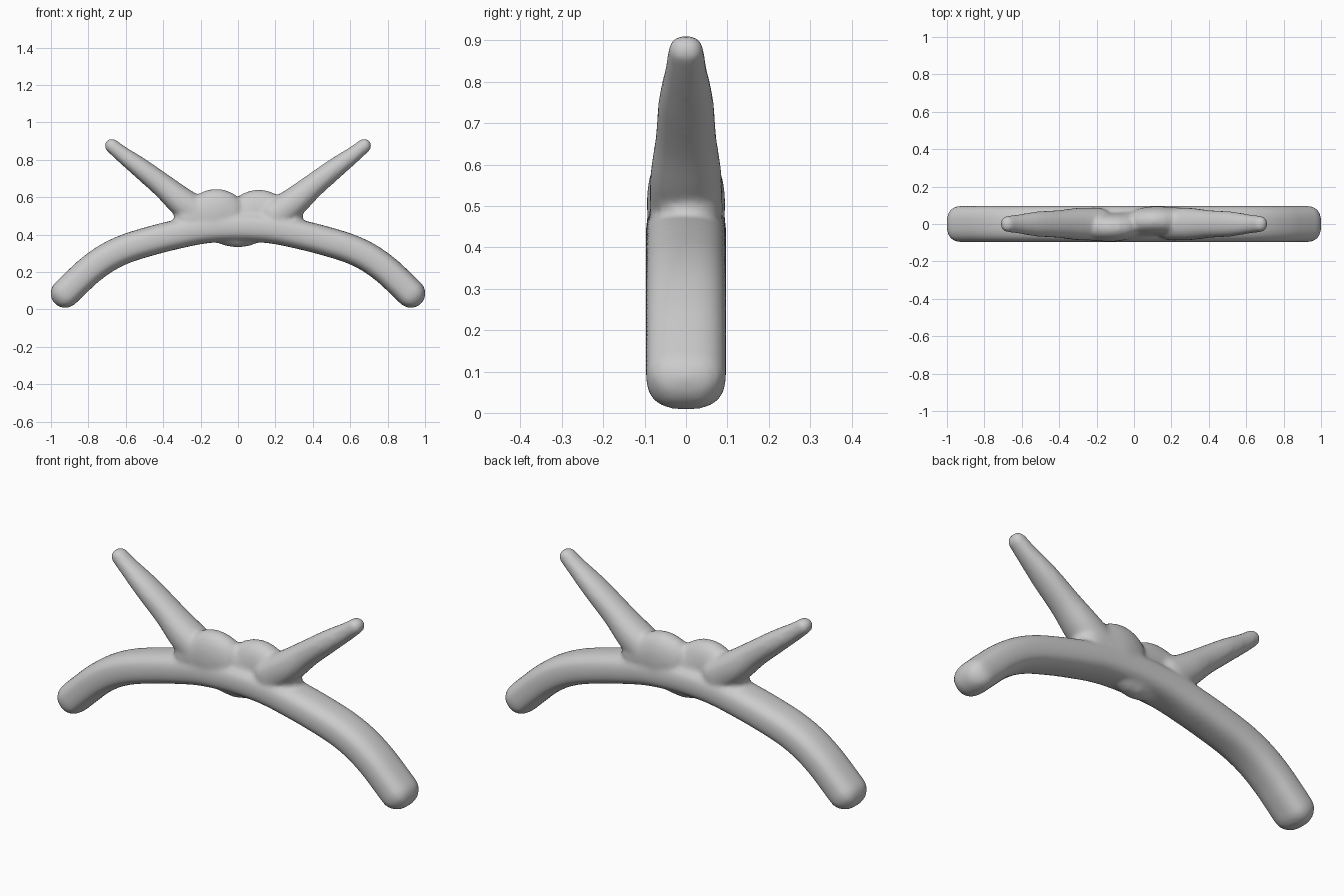
import bpy, bmesh, math
from mathutils import Vector

if "Cube" in bpy.data.objects:
    bpy.data.objects.remove(bpy.data.objects["Cube"])

bm = bmesh.new()
SIDES = 28


def catmull(pts, steps=5):
    """Smooth a list of (x, y, z, in-plane radius, y radius) stations."""
    v = [Vector(p) for p in pts]
    v = [2 * v[0] - v[1]] + v + [2 * v[-1] - v[-2]]
    out = []
    for i in range(1, len(v) - 2):
        a, b, c, d = v[i - 1:i + 3]
        for k in range(steps):
            t = k / steps
            out.append(0.5 * (2 * b + (c - a) * t + (2 * a - 5 * b + 4 * c - d) * t * t
                              + (3 * b - a - 3 * c + d) * t ** 3))
    return out + [v[-2]]


def limb(pts, power=2.5):
    """Loft rounded sections along a path in the xz plane, with domed ends."""
    st = catmull(pts)
    pos = [Vector(s[:3]) for s in st]
    n = len(st)
    tan = [(pos[min(i + 1, n - 1)] - pos[max(i - 1, 0)]).normalized() for i in range(n)]
    rings = [(pos[i], tan[i], st[i][3], st[i][4]) for i in range(n)]

    def dome(p, t, a, b):
        res = []
        for k in range(1, 7):
            ang = k / 6 * math.radians(84)
            s = math.cos(ang)
            res.append((p + t * a * math.sin(ang), t, a * s, b - min(a, b) * (1 - s)))
        return res

    p, t, a, b = rings[0]
    start = [(q, t, ra, rb) for q, _, ra, rb in reversed(dome(p, -t, a, b))]
    rings = start + rings + dome(*rings[-1])
    loops = []
    for p, t, a, b in rings:
        side = Vector((-t.z, 0, t.x))
        loop = []
        for k in range(SIDES):
            c, s = math.cos(2 * math.pi * k / SIDES), math.sin(2 * math.pi * k / SIDES)
            u = math.copysign(abs(c) ** (2 / power), c) * a
            w = math.copysign(abs(s) ** (2 / power), s) * b
            loop.append(bm.verts.new(p + side * u + Vector((0, w, 0))))
        loops.append(loop)
    for l0, l1 in zip(loops, loops[1:]):
        for k in range(SIDES):
            j = (k + 1) % SIDES
            bm.faces.new((l0[k], l0[j], l1[j], l1[k]))
    bm.faces.new(loops[0])
    bm.faces.new(loops[-1])


# lower arch, one sweep from foot to foot
half = [(0.924, 0.086), (0.86, 0.148), (0.79, 0.212), (0.7, 0.276), (0.6, 0.324),
        (0.48, 0.362), (0.34, 0.398), (0.18, 0.43)]
arch = [(-x, z) for x, z in half] + [(0, 0.44)] + [(x, z) for x, z in reversed(half)]
limb([(x, 0, z, 0.078, 0.097) for x, z in arch], 2.6)

# lumpy central body: (x, top, bottom, y shift)
body = [(-0.27, 0.555, 0.41, -0.01), (-0.2, 0.612, 0.38, -0.015), (-0.11, 0.645, 0.36, -0.018),
        (0, 0.583, 0.328, 0), (0.1, 0.64, 0.36, 0.018), (0.19, 0.617, 0.38, 0.015),
        (0.27, 0.565, 0.41, 0.01)]
limb([(x, y, (t + b) / 2, (t - b) / 2, 0.076) for x, t, b, y in body], 2.2)

# two tapering raised arms
for s in (-1, 1):
    limb([(s * 0.2, 0, 0.50, 0.09, 0.088), (s * 0.3, 0, 0.575, 0.078, 0.086),
          (s * 0.4, 0, 0.66, 0.064, 0.074), (s * 0.52, 0, 0.755, 0.054, 0.066),
          (s * 0.62, 0, 0.83, 0.043, 0.05), (s * 0.675, 0, 0.875, 0.038, 0.043)], 2.2)

bmesh.ops.recalc_face_normals(bm, faces=bm.faces)
mesh = bpy.data.meshes.new("branching_arch")
bm.to_mesh(mesh)
bm.free()
obj = bpy.data.objects.new("branching_arch", mesh)
bpy.context.collection.objects.link(obj)

# fuse the limbs into one soft skin
rm = obj.modifiers.new("fuse", 'REMESH')
rm.mode = 'VOXEL'
rm.voxel_size = 0.011
rm.use_smooth_shade = True
sm = obj.modifiers.new("soften", 'SMOOTH')
sm.factor = 0.5
sm.iterations = 6
